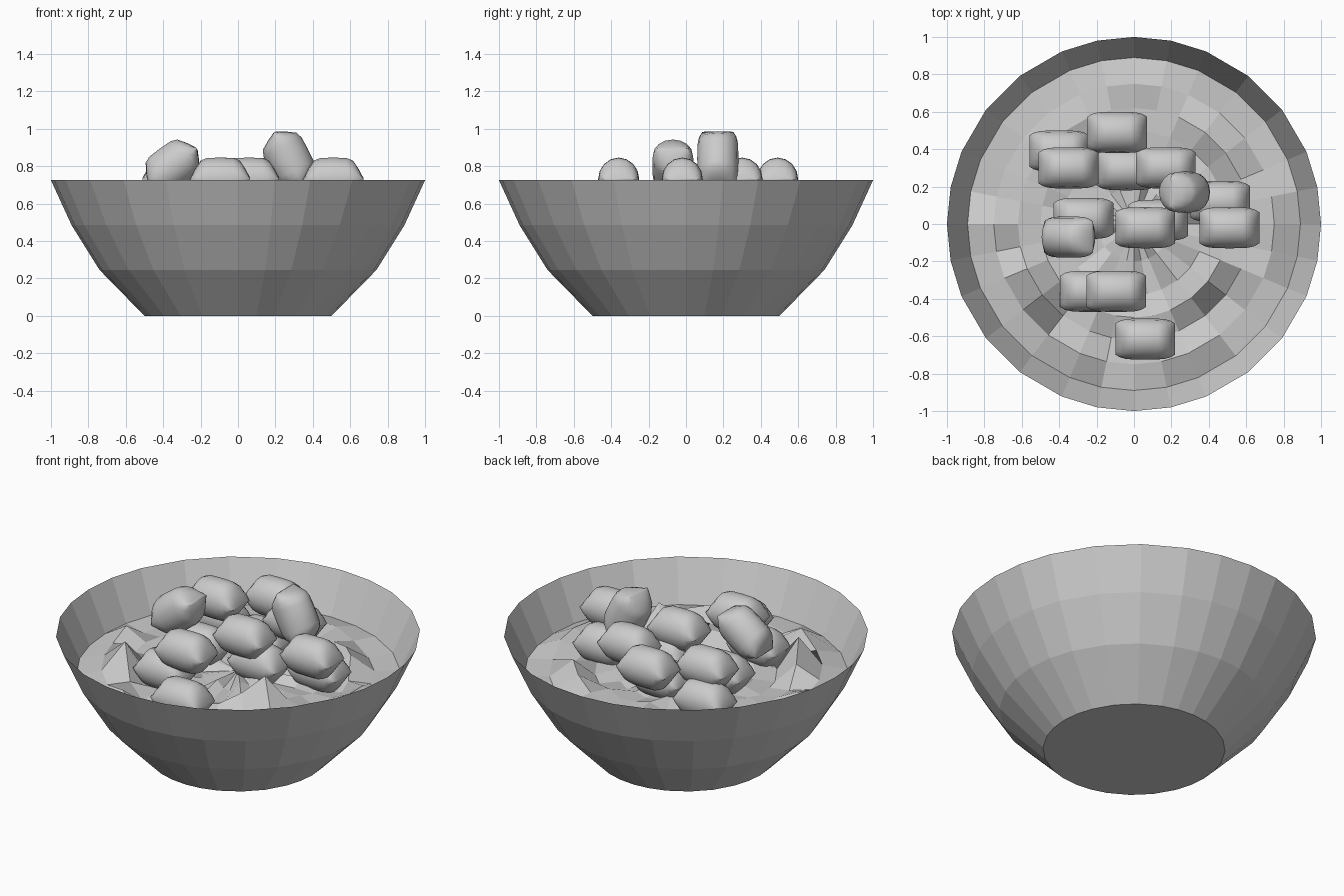
import bpy
import bmesh
import random
from math import sin, cos, radians, pi

random.seed(4)
cube = bpy.data.objects.get("Cube")
if cube:
    bpy.data.objects.remove(cube, do_unlink=True)

# One grey for everything
GREY = (0.6, 0.6, 0.6, 1)
grey = bpy.data.materials.new("light_grey")
grey.use_nodes = True
grey.diffuse_color = GREY
grey.node_tree.nodes["Principled BSDF"].inputs["Base Color"].default_value = GREY

# Side angles of the bowl, repeated in each quadrant
QUARTER = (0, 11.3, 22.7, 37.7, 52.3, 67.3, 78.7)
ANGLES = [radians(90 * q + a) for q in range(4) for a in QUARTER]
SIDES = len(ANGLES)


def bridge(bm, lower, upper):
    n = len(lower)
    for i in range(n):
        j = (i + 1) % n
        bm.faces.new((lower[i], lower[j], upper[j], upper[i]))


def make_object(name, bm):
    mesh = bpy.data.meshes.new(name)
    bm.to_mesh(mesh)
    bm.free()
    mesh.materials.append(grey)
    obj = bpy.data.objects.new(name, mesh)
    bpy.context.collection.objects.link(obj)
    return obj


def ring(bm, radius, heights):
    return [bm.verts.new((radius * cos(a), radius * sin(a), z))
            for a, z in zip(ANGLES, heights)]


# Bowl: thin faceted wall on a flat base
bm = bmesh.new()
rings = [ring(bm, r, [z] * SIDES)
         for r, z in ((0.5, 0), (0.74, 0.245), (0.89, 0.485), (1, 0.725))]
bm.faces.new(rings[0][::-1])
for low, high in zip(rings, rings[1:]):
    bridge(bm, low, high)
make_object("bowl", bm)

# Filling: lumpy flat-faced surface with a few peaks at (ring, side)
PEAKS = {(3, 25): 0.69, (2, 17): 0.69, (2, 16): 0.6, (3, 24): 0.6,
         (1, 0): 0.56, (1, 1): 0.55, (1, 27): 0.55, (1, 14): 0.57,
         (2, 3): 0.58, (2, 4): 0.56, (1, 19): 0.57, (1, 23): 0.56}
bm = bmesh.new()
rings = []
for k, radius in enumerate((0.89, 0.75, 0.62, 0.5, 0.38, 0.2)):
    heights = [PEAKS.get((k, i), 0.5 + random.uniform(-0.03, 0.03))
               if k else 0.485 for i in range(SIDES)]
    rings.append(ring(bm, radius, heights))
for outer, inner in zip(rings, rings[1:]):
    bridge(bm, outer, inner)
centre = bm.verts.new((0, 0, 0.5))
for i in range(SIDES):
    bm.faces.new((rings[-1][i], rings[-1][(i + 1) % SIDES], centre))
make_object("filling", bm)

# Pillow piece: oval tube along x, pinched flat at both ends
HALF = ((0.16, 0.083, 0.008), (0.135, 0.098, 0.055),
        (0.105, 0.106, 0.1), (0.07, 0.109, 0.114))
STATIONS = ([(-x, w, h) for x, w, h in HALF] + [(0, 0.11, 0.116)]
            + list(HALF[::-1]))


def pillow(name, x, y, z, tilt=0):
    bm = bmesh.new()
    loops = []
    for px, w, h in STATIONS:
        loops.append([bm.verts.new((px, w * cos(i * pi / 8), h * sin(i * pi / 8)))
                      for i in range(16)])
    for a, b in zip(loops, loops[1:]):
        bridge(bm, a, b)
    bm.faces.new(loops[0][::-1])
    bm.faces.new(loops[-1])
    bmesh.ops.recalc_face_normals(bm, faces=bm.faces)
    obj = make_object(name, bm)
    obj.location = (x, y, z)
    obj.rotation_euler.y = radians(tilt)
    bpy.ops.object.select_all(action="DESELECT")
    obj.select_set(True)
    bpy.context.view_layer.objects.active = obj
    bpy.ops.object.shade_smooth_by_angle(angle=radians(50))


# Lower and upper layers of pieces
LOWER = ((-0.4, 0.39), (-0.04, 0.29), (0.46, 0.12), (0.13, 0.02),
         (-0.27, 0.03), (-0.235, -0.36), (0.06, -0.615))
UPPER = ((-0.35, 0.3), (-0.09, 0.49), (0.17, 0.3), (0.51, -0.02),
         (0.06, -0.02), (-0.095, -0.36))
for layer, spots, height in (("lower", LOWER, 0.58), ("upper", UPPER, 0.73)):
    for n, (x, y) in enumerate(spots):
        pillow(f"{layer}_pillow_{n + 1}", x, y, height)

# Two pieces leaning on the pile
pillow("leaning_pillow", -0.35, -0.07, 0.8, -36)
pillow("standing_pillow", 0.27, 0.17, 0.84, 63)
